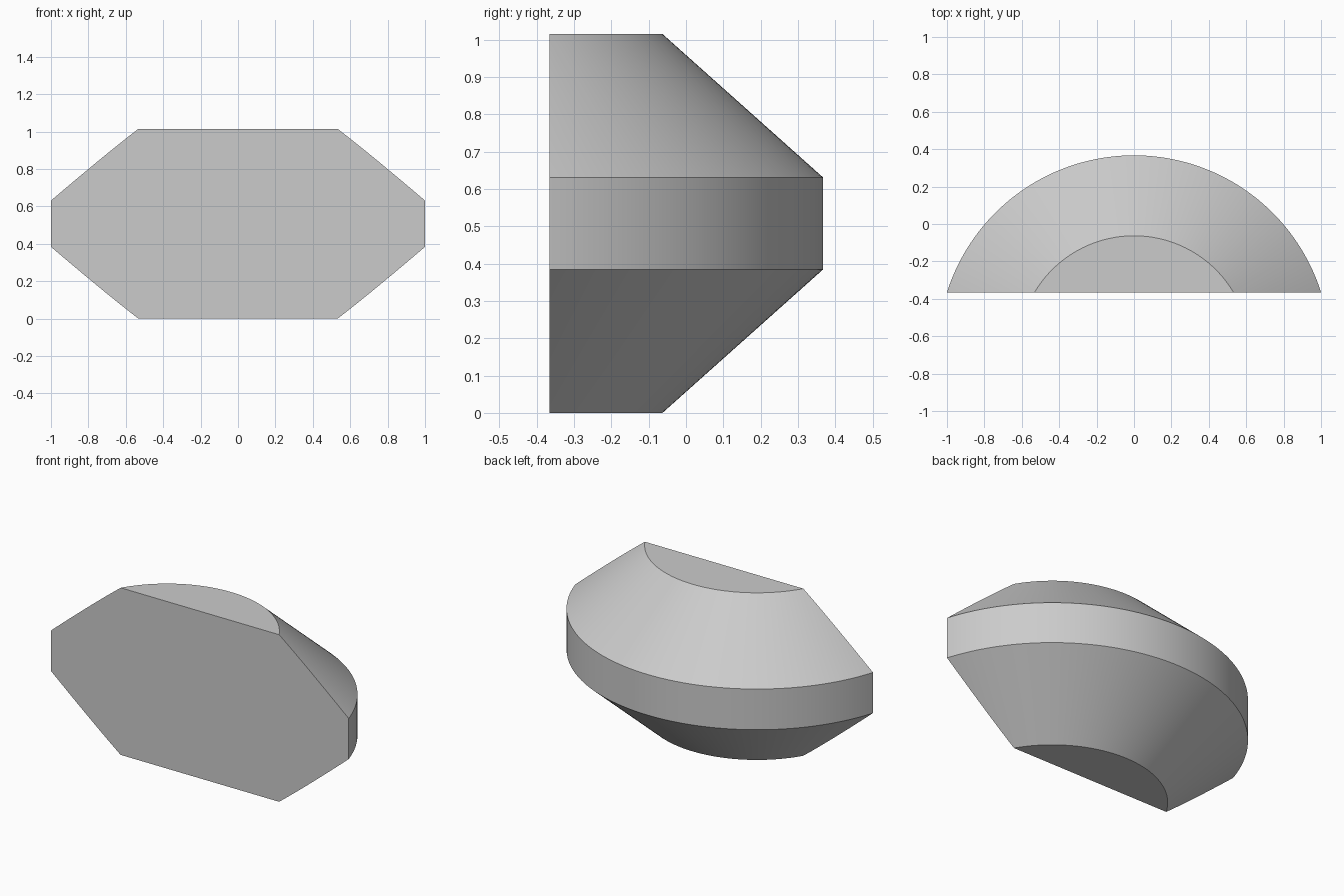
import bpy, bmesh, math

cube = bpy.data.objects.get("Cube")
if cube:
    bpy.data.objects.remove(cube, do_unlink=True)

AXIS_Y = -0.682      # axis of revolution
FRONT_Y = -0.366     # flat front face
SEGMENTS = 192
PROFILE = [(0.619, 0), (1.049, 0.384), (1.049, 0.631), (0.619, 1.015)]

# One plain grey
grey = bpy.data.materials.new("plain grey")
grey.use_nodes = True
colour = (0.6, 0.6, 0.6, 1)
grey.diffuse_color = colour
grey.node_tree.nodes["Principled BSDF"].inputs["Base Color"].default_value = colour

# Revolve the profile into a double-tapered drum
bm = bmesh.new()
rings = []
for r, z in PROFILE:
    angles = [2 * math.pi * i / SEGMENTS for i in range(SEGMENTS)]
    rings.append([bm.verts.new((r * math.cos(a), AXIS_Y + r * math.sin(a), z)) for a in angles])
for low, high in zip(rings, rings[1:]):
    for i in range(SEGMENTS):
        j = (i + 1) % SEGMENTS
        bm.faces.new((low[i], low[j], high[j], high[i]))
bm.faces.new(rings[0][::-1])
bm.faces.new(rings[-1])

# Slice off everything ahead of the front plane and cap the cut
cut = bmesh.ops.bisect_plane(bm, geom=bm.verts[:] + bm.edges[:] + bm.faces[:],
                             plane_co=(0, FRONT_Y, 0), plane_no=(0, -1, 0), clear_outer=True)
rim = [e for e in cut["geom_cut"] if isinstance(e, bmesh.types.BMEdge)]
bmesh.ops.contextual_create(bm, geom=rim)
bmesh.ops.recalc_face_normals(bm, faces=bm.faces[:])

mesh = bpy.data.meshes.new("half_drum_body")
bm.to_mesh(mesh)
bm.free()
body = bpy.data.objects.new("half_drum_body", mesh)
bpy.context.collection.objects.link(body)
mesh.materials.append(grey)

# Smooth curved walls, crisp rims
bpy.context.view_layer.objects.active = body
body.select_set(True)
bpy.ops.object.shade_smooth_by_angle(angle=math.radians(25))
